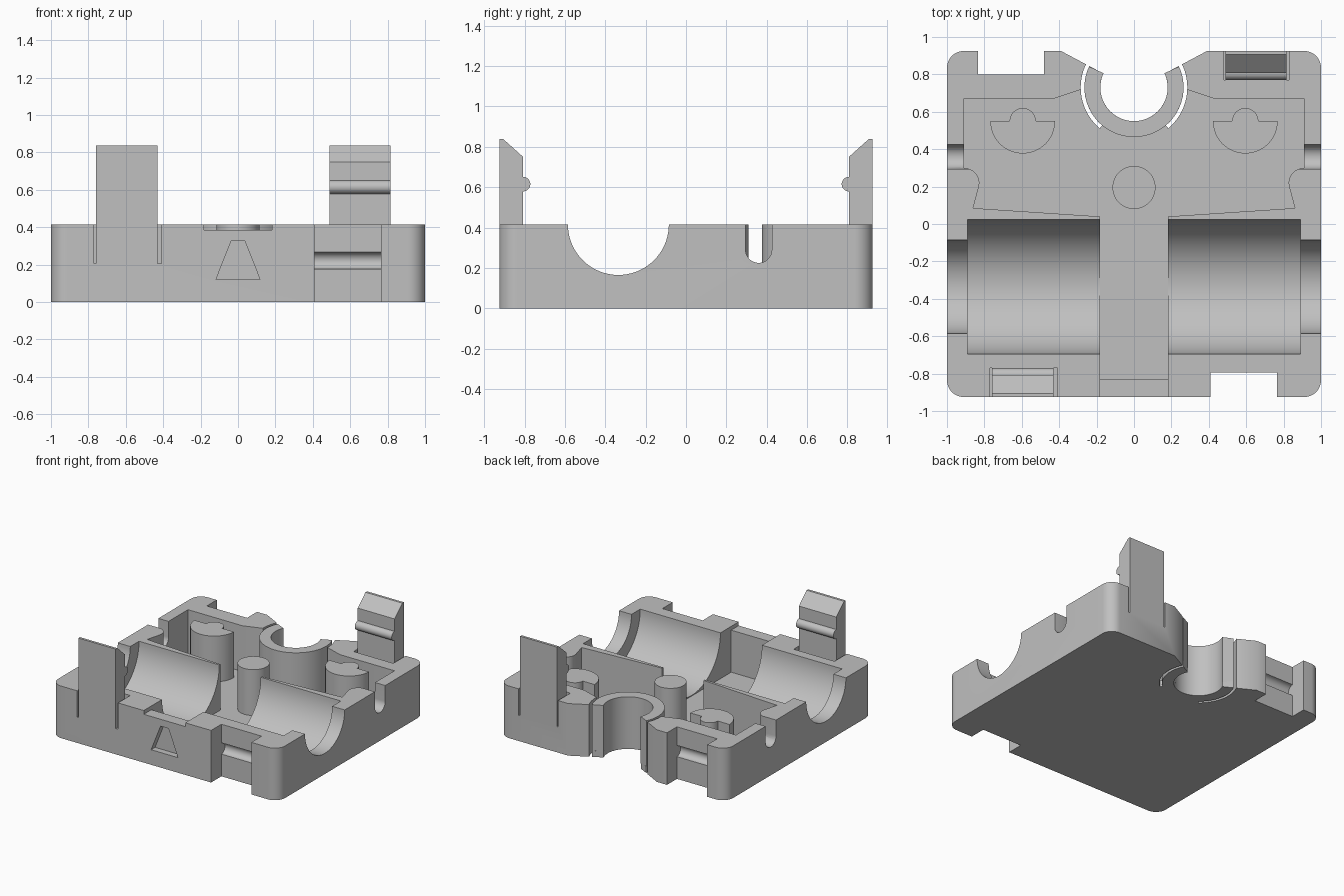
import bpy, bmesh
from math import cos, sin, radians

cube = bpy.data.objects.get("Cube")
if cube:
    bpy.data.objects.remove(cube, do_unlink=True)

TOP, FLOOR, EDGE = 0.415, 0.05, 0.925
OVER = 0.6                      # height that cutters reach above the body
RING_Y = 0.73

grey = bpy.data.materials.new("plain grey")
grey.use_nodes = True
COLOUR = (0.53, 0.53, 0.53, 1)
grey.diffuse_color = COLOUR
grey.node_tree.nodes["Principled BSDF"].inputs["Base Color"].default_value = COLOUR


def arc(cx, cy, r, start=0, end=360, n=48):
    """Points along an arc; a full circle leaves out the repeated last point."""
    count = n if abs(end - start) == 360 else n + 1
    angles = [radians(start + (end - start) * i / n) for i in range(count)]
    return [(cx + r * cos(a), cy + r * sin(a)) for a in angles]


def rect(x0, x1, y0, y1):
    return [(x0, y0), (x1, y0), (x1, y1), (x0, y1)]


def mirrored(points):
    return points + [(-x, y) for x, y in reversed(points)]


def prism(name, points, low, high, axis="z"):
    """Extrude a closed profile along an axis."""
    place = {"x": lambda u, v, t: (t, u, v),
             "y": lambda u, v, t: (u, t, v),
             "z": lambda u, v, t: (u, v, t)}[axis]
    bm = bmesh.new()
    a, b = ([bm.verts.new(place(u, v, t)) for u, v in points] for t in (low, high))
    bm.faces.new(a)
    bm.faces.new(b)
    for i in range(len(points)):
        j = (i + 1) % len(points)
        bm.faces.new((a[i], a[j], b[j], b[i]))
    bmesh.ops.recalc_face_normals(bm, faces=bm.faces)
    mesh = bpy.data.meshes.new(name)
    bm.to_mesh(mesh)
    bm.free()
    obj = bpy.data.objects.new(name, mesh)
    bpy.context.collection.objects.link(obj)
    mesh.materials.append(grey)
    return obj


def activate(obj):
    bpy.ops.object.select_all(action="DESELECT")
    obj.select_set(True)
    bpy.context.view_layer.objects.active = obj


def cut(target, points, low, high, axis="z"):
    """Subtract an extruded profile from the target."""
    cutter = prism("cutter", points, low, high, axis)
    cutter.hide_render = True
    mod = target.modifiers.new("cut", "BOOLEAN")
    mod.operation, mod.solver, mod.object = "DIFFERENCE", "EXACT", cutter
    activate(target)
    bpy.ops.object.modifier_apply(modifier=mod.name)
    bpy.data.objects.remove(cutter, do_unlink=True)


# Body block with rounded corners
R = 0.09
outline = mirrored(arc(1 - R, R - EDGE, R, -90, 0, 12) + arc(1 - R, EDGE - R, R, 0, 90, 12))
body = prism("body", outline, 0, TOP)

# Rear cavity, middle channel and lowered front lip
boss = arc(0.905, 0.22, 0.078, 195, 90, 12)
cavity = [(0.18, 0.04), (0.86, 0.085)] + boss + [(0.91, 0.3), (0.91, 0.67), (0.43, 0.67), (0.28, 0.72)]
cut(body, mirrored(cavity), FLOOR, OVER)
cut(body, rect(-0.183, 0.183, -0.83, 0.1), FLOOR, OVER)
cut(body, rect(-0.183, 0.183, -1, -0.8), 0.385, OVER)

# Wide bore, narrow end bores and side cable slots
cut(body, arc(-0.335, TOP, 0.36, n=96), -0.89, 0.89, "x")
cut(body, arc(-0.335, TOP, 0.25, n=72), -1.1, 1.1, "x")
cable = arc(0.36, 0.29, 0.065, 180, 360, 24) + [(0.425, OVER), (0.295, OVER)]
cut(body, cable, -1.1, 1.1, "x")

# Round opening at the back: clearance, through slits, hole and flared mouth
cut(body, arc(0, RING_Y, 0.285, n=72), FLOOR, OVER)
for start, end in ((145, 230), (310, 395)):
    slit = arc(0, RING_Y, 0.265, start, end, 24) + arc(0, RING_Y, 0.285, end, start, 24)
    cut(body, slit, -0.1, OVER)
cut(body, arc(0, RING_Y, 0.18, n=72), -0.1, OVER)
cut(body, mirrored([(0.165, 0.8), (0.165, 0.805), (0.4, 0.93), (0.4, 1.1)]), -0.1, OVER)

# Tapered recess in the front wall
cut(body, mirrored([(0.118, 0.12), (0.035, 0.33)]), -1, -0.875, "y")

# Latch notches with a groove, and pockets for the clips
for side, x0, x1, depth in ((-1, 0.41, 0.765, 0.795), (1, -0.835, -0.48, 0.8)):
    cut(body, rect(x0, x1, *sorted((side * depth, side * 1.1))), -0.1, OVER)
    cut(body, arc(side * depth, 0.222, 0.045, n=32), x0, x1, "x")
for side, x0, x1 in ((-1, -0.77, -0.41), (1, 0.48, 0.83)):
    cut(body, rect(x0, x1, *sorted((side * 0.77, side * 1.1))), 0.205, OVER)

# Snap clips with slanted tips and a rounded catch
clip = [(0, 0.19), (0, 0.838), (0.02, 0.838), (0.118, 0.75)]
clip += arc(0.118, 0.615, 0.036, 90, -90, 16) + [(0.118, 0.19)]
parts = [body]
for name, side, x0, x1 in (("front_clip", -1, -0.76, -0.43), ("back_clip", 1, 0.49, 0.815)):
    parts.append(prism(name, [(side * (EDGE - d), z) for d, z in clip], x0, x1, "x"))

# Open collar ring
collar = arc(0, RING_Y, 0.265, 155, 385, 56) + arc(0, RING_Y, 0.18, 385, 155, 56)
parts.append(prism("collar_ring", collar, FLOOR - 0.01, TOP))

# Round centre post and two half-round posts with a small lobe
parts.append(prism("centre_post", arc(0, 0.195, 0.115), FLOOR - 0.02, TOP))
for name, x in (("left_post", 0.595), ("right_post", -0.595)):
    shape = arc(x, 0.55, 0.173, 180, 360, 32) + arc(x, 0.55, 0.07, 0, 180, 20)
    parts.append(prism(name, shape, FLOOR - 0.02, TOP))

for part in parts:
    activate(part)
    bpy.ops.object.shade_smooth_by_angle(angle=radians(30))
